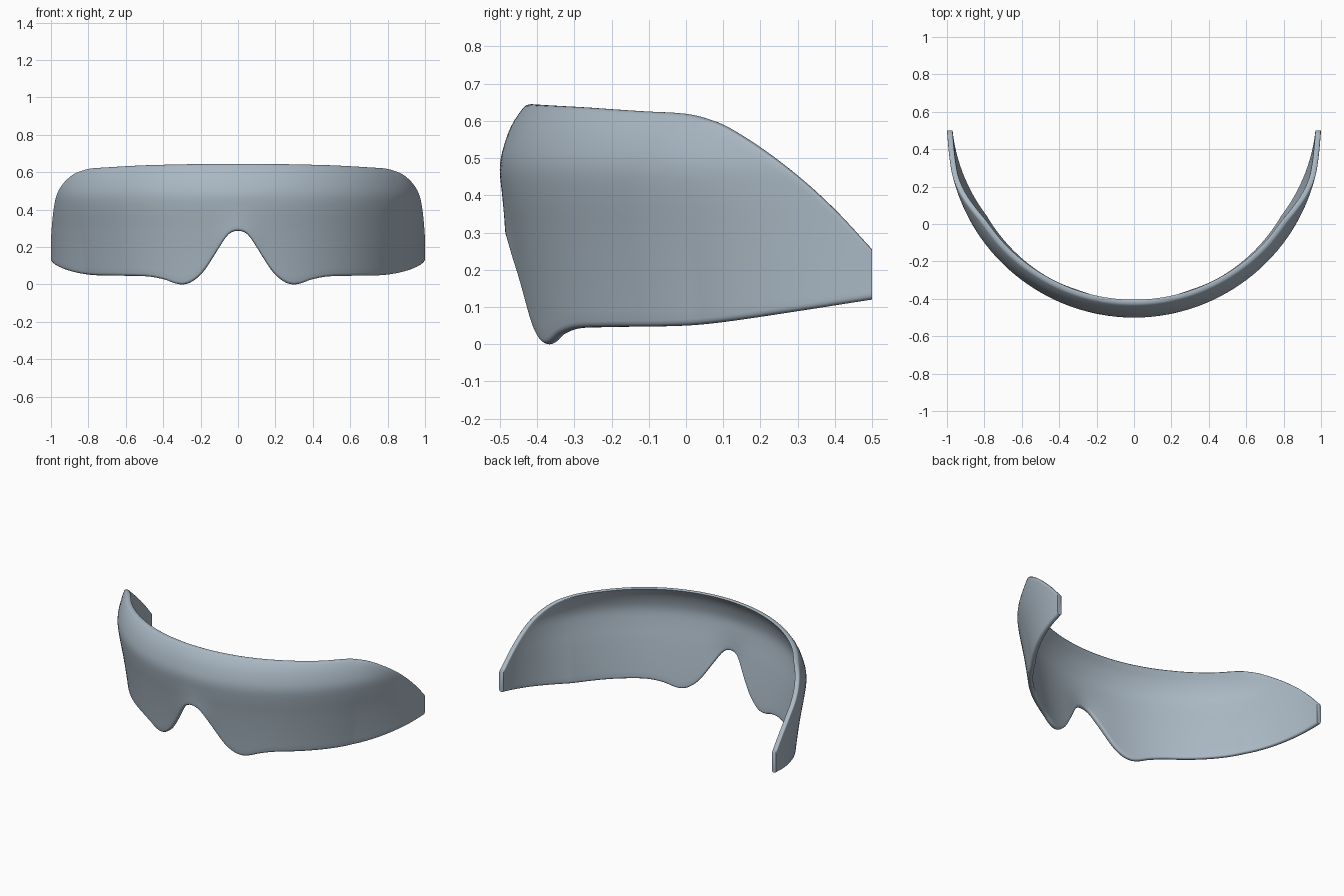
import bpy
import bmesh
from math import sin, cos, pi, radians, exp

cube = bpy.data.objects.get("Cube")
if cube:
    bpy.data.objects.remove(cube, do_unlink=True)

THICK = 0.03
CENTRE_Y = 0.5
ROWS = 20
RIM_STEPS = 8

# Edge heights by angle from the nose (degrees, z)
TOP = [(0, .645), (30, .638), (50, .625), (57, .62), (61, .61), (66, .585),
       (72.5, .525), (78.5, .45), (84.3, .36), (90, .255)]
BOTTOM = [(0, .287), (3, .268), (6, .2), (9, .125), (12, .06), (15.5, .015),
          (18.5, 0), (21.5, .006), (25, .025), (31, .042), (40, .046),
          (57, .05), (66, .062), (78.5, .09), (90, .12)]
# How far the shell leans inward by height (z, inset)
LEAN = [(0, .068), (.1, .056), (.2, .042), (.3, .026), (.4, .008), (.48, 0),
        (.55, .016), (.6, .038), (.645, .07)]


def curve(points, t):
    """Smooth interpolation through points."""
    t = min(max(t, points[0][0]), points[-1][0])

    def slope(i):
        a, b = points[max(i - 1, 0)], points[min(i + 1, len(points) - 1)]
        if i == 0 and points is not LEAN:
            return 0
        return (b[1] - a[1]) / (b[0] - a[0])

    for i in range(len(points) - 1):
        (x0, y0), (x1, y1) = points[i], points[i + 1]
        if t <= x1:
            w = x1 - x0
            s = (t - x0) / w
            return (y0 * (1 + 2 * s) * (1 - s) ** 2 + slope(i) * w * s * (1 - s) ** 2
                    + y1 * s * s * (3 - 2 * s) + slope(i + 1) * w * s * s * (s - 1))
    return points[-1][1]


def radius(angle, z):
    """Outer radius, with the lean fading at the temples and a nose ridge."""
    fade = min(1, 2 * cos(radians(angle)))
    ridge = 0.016 * exp(-(angle / 6) ** 2) * exp(-((z - .24) / .11) ** 2)
    return 1 - curve(LEAN, z) * fade + ridge


def section(angle):
    """Closed cross-section (z, depth) with rounded upper and lower rims."""
    a = abs(angle)
    low, high = curve(BOTTOM, a), curve(TOP, a)
    rim_low, rim_high = 0.016, 0.01
    z0, z1 = low + rim_low, high - rim_high
    pts = [(z0 + (z1 - z0) * i / ROWS, 0) for i in range(ROWS + 1)]
    arc = [pi * i / RIM_STEPS for i in range(1, RIM_STEPS)]
    upper = [(z1 + rim_high * sin(t) ** .7, THICK * (1 - cos(t)) / 2) for t in arc]
    inner = [(z, THICK) for z, _ in reversed(pts)]
    lower = [(z0 - rim_low * sin(t) ** .8, THICK * (1 + cos(t)) / 2) for t in arc]
    return pts + upper + inner + lower


# Curved visor shell swept from temple to temple
bm = bmesh.new()
rings = []
for angle in range(-90, 91):
    t = radians(angle)
    ring = []
    for z, depth in section(angle):
        r = radius(abs(angle), z) - depth
        ring.append(bm.verts.new((r * sin(t), CENTRE_Y - r * cos(t), z)))
    rings.append(ring)
for a, b in zip(rings, rings[1:]):
    for i in range(len(a)):
        j = (i + 1) % len(a)
        bm.faces.new((a[i], b[i], b[j], a[j]))
# Flat temple ends
bm.faces.new(rings[0])
bm.faces.new(rings[-1])
bmesh.ops.recalc_face_normals(bm, faces=bm.faces)

mesh = bpy.data.meshes.new("visor_shell")
bm.to_mesh(mesh)
bm.free()
visor = bpy.data.objects.new("visor_shell", mesh)
bpy.context.collection.objects.link(visor)

# Blue grey finish
colour = (0.40, 0.48, 0.55, 1)
mat = bpy.data.materials.new("blue_grey")
mat.use_nodes = True
mat.diffuse_color = colour
for node in mat.node_tree.nodes:
    if node.type == 'BSDF_PRINCIPLED':
        node.inputs["Base Color"].default_value = colour
mesh.materials.append(mat)

bpy.ops.object.select_all(action='DESELECT')
visor.select_set(True)
bpy.context.view_layer.objects.active = visor
bpy.ops.object.shade_smooth_by_angle(angle=radians(50))
